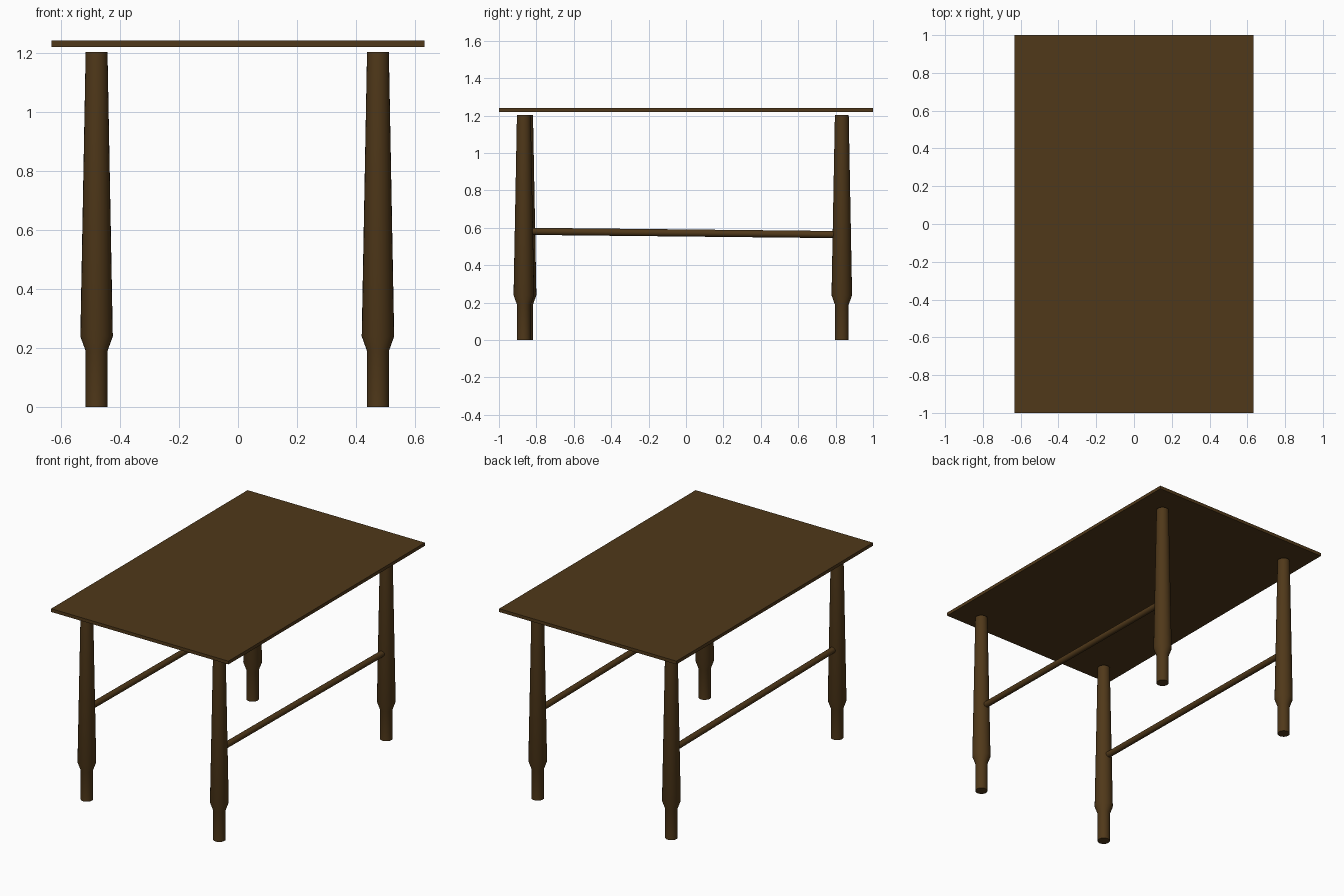
import bpy
from math import pi, cos, sin
from mathutils import Vector

if "Cube" in bpy.data.objects:
    bpy.data.objects.remove(bpy.data.objects["Cube"])

wood = bpy.data.materials.new("dark_wood")
wood.diffuse_color = (0.08, 0.04, 0.01, 1)
wood.use_nodes = True
wood.node_tree.nodes["Principled BSDF"].inputs["Base Color"].default_value = wood.diffuse_color


def finish(ob, smooth=True):
    ob.data.materials.append(wood)
    if smooth:
        bpy.ops.object.select_all(action='DESELECT')
        ob.select_set(True)
        bpy.context.view_layer.objects.active = ob
        bpy.ops.object.shade_smooth_by_angle(angle=0.6)


def turned(name, profile, loc, sides=24):
    """Lathe a (radius, z) profile with closed ends."""
    verts = [(r * cos(2 * pi * i / sides), r * sin(2 * pi * i / sides), z)
             for r, z in profile for i in range(sides)]
    faces = [(k * sides + i, k * sides + (i + 1) % sides,
              (k + 1) * sides + (i + 1) % sides, (k + 1) * sides + i)
             for k in range(len(profile) - 1) for i in range(sides)]
    faces.append(tuple(reversed(range(sides))))
    faces.append(tuple(range((len(profile) - 1) * sides, len(profile) * sides)))
    me = bpy.data.meshes.new(name)
    me.from_pydata(verts, [], faces)
    ob = bpy.data.objects.new(name, me)
    ob.location = loc
    bpy.context.collection.objects.link(ob)
    finish(ob)


def rod(name, a, b, radius):
    a, b = Vector(a), Vector(b)
    bpy.ops.mesh.primitive_cylinder_add(vertices=16, radius=radius,
                                        depth=(b - a).length, location=(a + b) / 2)
    ob = bpy.context.object
    ob.name = name
    ob.rotation_euler = (b - a).to_track_quat('Z', 'Y').to_euler()
    finish(ob)


# Thin flat top, floating just above the legs
bpy.ops.mesh.primitive_cube_add(size=1, location=(0, 0, 1.231))
top = bpy.context.object
top.name = "table_top"
top.scale = (1.264, 2.0, 0.021)
finish(top, smooth=False)

# Tapered turned legs with a narrow foot
leg = [(0.037, 0), (0.037, 0.19), (0.055, 0.24), (0.037, 1.203)]
for side, x, y_front in (("left", -0.479, -0.855), ("right", 0.474, -0.867)):
    turned(f"front_{side}_leg", leg, (x, y_front, 0))
    turned(f"back_{side}_leg", leg, (x, 0.833, 0))
    # Long side stretcher, slightly sloping to the back
    rod(f"{side}_stretcher", (x, -0.82, 0.581), (x, 0.80, 0.564), 0.019)
